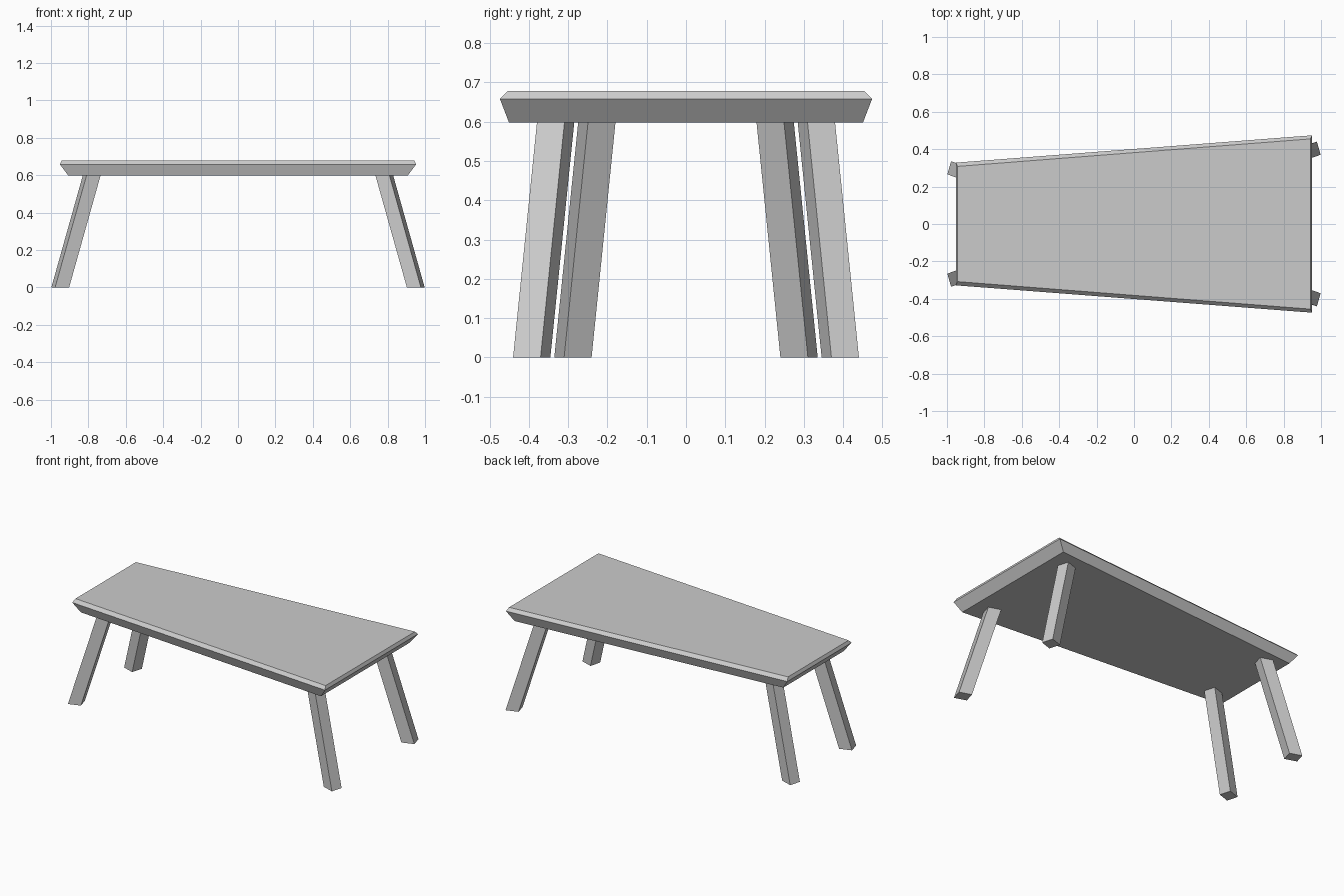
import bpy

cube = bpy.data.objects.get("Cube")
if cube:
    bpy.data.objects.remove(cube, do_unlink=True)

grey = bpy.data.materials.new("plain grey")
grey.use_nodes = True
colour = (0.6, 0.6, 0.6, 1)
grey.diffuse_color = colour
grey.node_tree.nodes["Principled BSDF"].inputs["Base Color"].default_value = colour


def loft(name, rings):
    """Close a stack of four-cornered rings, bottom to top, into a solid."""
    verts = [p for ring in rings for p in ring]
    faces = [(3, 2, 1, 0), tuple(range(len(verts) - 4, len(verts)))]
    for r in range(0, len(verts) - 4, 4):
        for i in range(4):
            j = (i + 1) % 4
            faces.append((r + i, r + j, r + j + 4, r + i + 4))
    mesh = bpy.data.meshes.new(name)
    mesh.from_pydata(verts, [], faces)
    mesh.materials.append(grey)
    obj = bpy.data.objects.new(name, mesh)
    bpy.context.collection.objects.link(obj)


# Tapered top: wide on the left end, bevelled above and undercut below
def slab_ring(half_length, narrow, wide, z):
    return [(-half_length, -narrow, z), (half_length, -wide, z),
            (half_length, wide, z), (-half_length, narrow, z)]


loft("tabletop", [slab_ring(0.907, 0.305, 0.451, 0.598),
                  slab_ring(0.952, 0.328, 0.474, 0.658),
                  slab_ring(0.943, 0.308, 0.455, 0.678)])

# Splayed legs: a turned square section, mirrored into each corner
section = [(0.0275, -0.0475), (0.0475, 0.0225), (-0.0275, 0.0475), (-0.0475, -0.0225)]
for side, sx, foot_y in (("left", 1, 0.393), ("right", -1, 0.288)):
    for end, sy in (("front", -1), ("back", 1)):
        rings = []
        for x, y, z in ((0.9505, foot_y, 0), (0.782, foot_y - 0.061, 0.6)):
            ring = [(sx * (x + u), sy * (y - v), z) for u, v in section]
            rings.append(ring[::sx * -sy])
        loft(f"{end}_{side}_leg", rings)
